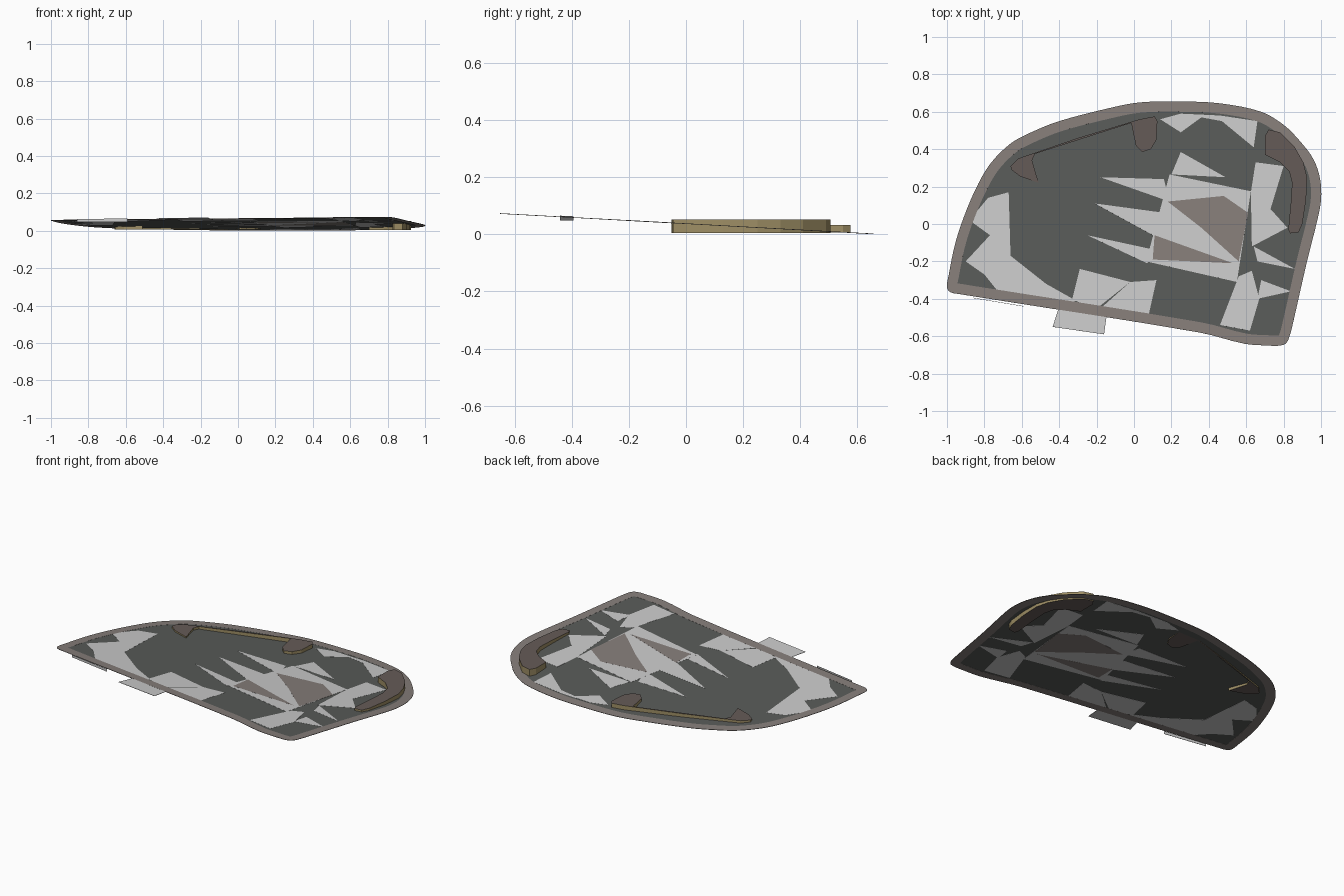
import bpy, bmesh
from mathutils import Vector

if "Cube" in bpy.data.objects:
    bpy.data.objects.remove(bpy.data.objects["Cube"])


def mat(name, c):
    m = bpy.data.materials.new(name)
    m.diffuse_color = (*c, 1)
    m.use_nodes = True
    m.node_tree.nodes["Principled BSDF"].inputs["Base Color"].default_value = m.diffuse_color
    return m


DARK = mat("dark_glass", (0.10, 0.105, 0.10))
RIM = mat("rim_brown", (0.24, 0.21, 0.195))
BROWN = mat("bracket_brown", (0.13, 0.105, 0.095))
GOLD = mat("bracket_side", (0.34, 0.27, 0.13))


def plane_z(y):
    return 0.0372 - 0.0545 * y


def smooth(pts, n=4):
    # closed curve through the points, tangents scaled to each segment
    P = [Vector(p) for p in pts]
    N, out = len(P), []
    T = [(P[(i + 1) % N] - P[i - 1]).normalized() for i in range(N)]
    for i in range(N):
        a, b = P[i], P[(i + 1) % N]
        L = (b - a).length
        for k in range(n):
            t = k / n
            out.append(a * (2*t**3 - 3*t*t + 1) + T[i] * L * (t**3 - 2*t*t + t)
                       + b * (3*t*t - 2*t**3) + T[(i + 1) % N] * L * (t**3 - t*t))
    return out


def inset(P, d):
    # clockwise outline: the inside is on the right of travel
    out = []
    for i in range(len(P)):
        t = (P[(i + 1) % len(P)] - P[i - 1]).normalized()
        out.append(P[i] + Vector((t.y, -t.x)) * d)
    return out


def make(name, verts, faces, material=None, thick=0.0):
    me = bpy.data.meshes.new(name)
    me.from_pydata(verts, [], faces)
    bm = bmesh.new()
    bm.from_mesh(me)
    bmesh.ops.recalc_face_normals(bm, faces=bm.faces)
    bm.to_mesh(me)
    bm.free()
    ob = bpy.data.objects.new(name, me)
    bpy.context.collection.objects.link(ob)
    if material:
        me.materials.append(material)
    if thick:
        s = ob.modifiers.new("thickness", "SOLIDIFY")
        s.thickness, s.offset = thick, 0
    return ob


def sheet(name, pts, material=None, thick=0.002):
    v = [(p[0], p[1], plane_z(p[1])) for p in pts]
    return make(name, v, [tuple(range(len(v)))], material, thick)


def bracket(name, pts, bottom, top):
    n = len(pts)
    v = [(p[0], p[1], bottom) for p in pts] + [(p[0], p[1], top) for p in pts]
    f = [tuple(range(n, 2 * n)), tuple(range(n - 1, -1, -1))]
    f += [(i, (i + 1) % n, n + (i + 1) % n, n + i) for i in range(n)]
    ob = make(name, v, f, BROWN)
    ob.data.materials.append(GOLD)
    for p in ob.data.polygons:
        p.material_index = int(abs(p.normal.z) < 0.5)


# Outer outline, clockwise from the lower left corner
outline = smooth([
    (-1, -.34), (-.99, -.27), (-.96, -.12), (-.92, .01), (-.85, .18), (-.77, .32),
    (-.66, .43), (-.55, .49), (-.40, .55), (-.13, .62), (.03, .65), (.25, .655),
    (.46, .645), (.68, .60), (.80, .53), (.89, .44), (.96, .345), (.995, .24),
    (1, .13), (.98, .02), (.925, -.2), (.85, -.53), (.835, -.59), (.815, -.635),
    (.78, -.65), (.72, -.65), (.59, -.64), (.35, -.58), (-.85, -.388), (-.93, -.375),
    (-.98, -.365)])

# Main dark plate and the border band
sheet("plate", outline, DARK, 0.001)
inner = inset(outline[::1], 0.055)
n = len(outline)
make("border", [(p.x, p.y, plane_z(p.y)) for p in outline + inner],
     [(i, (i + 1) % n, n + (i + 1) % n, n + i) for i in range(n)], RIM, 0.0022)

# Pale facets of the backing layer showing through the plate
facets = [
    [(-.78, .14), (-.67, .17), (-.66, -.17), (-.47, -.32), (-.31, -.41), (-.36, -.43),
     (-.72, -.37), (-.80, -.27), (-.90, -.20), (-.77, -.06), (-.88, .02)],
    [(-.29, -.24), (-.02, -.31), (-.21, -.46), (-.33, -.40)],
    [(-.02, -.31), (.12, -.30), (.08, -.48), (-.20, -.47)],
    [(-.18, .25), (.16, .24), (.19, .12)],
    [(-.21, .11), (.16, .06), (.12, -.07)],
    [(-.25, -.06), (.12, -.14), (.07, -.21)],
    [(.25, .385), (.49, .25), (.20, .265)],
    [(.14, .56), (.25, .49), (.36, .57), (.47, .55), (.64, .41), (.66, .55), (.46, .58), (.25, .59)],
    [(.65, .33), (.80, .31), (.73, .08), (.82, -.02), (.63, -.12), (.625, .17)],
    [(.56, -.28), (.46, -.54), (.62, -.57), (.67, -.40), (.63, -.25)],
    [(.64, -.12), (.86, -.24), (.66, -.20)],
    [(.68, -.30), (.84, -.36), (.66, -.40)],
]
for i, pts in enumerate(facets):
    sheet(f"pale_facet_{i + 1}", pts)

# Square heater pad with two brown bands
sheet("pad", [(.19, .265), (.625, .175), (.55, -.31), (.065, -.20)], None, 0.0024)
sheet("pad_band_upper", [(.18, .12), (.48, .15), (.61, .06), (.56, -.20), (.36, -.02)], RIM, 0.0028)
sheet("pad_band_lower", [(.11, -.06), (.53, -.21), (.10, -.19)], RIM, 0.0028)

# Tabs along the front edge: one in plane, one hanging upright
sheet("front_tab", [(-.40, -.44), (-.145, -.48), (-.16, -.59), (-.435, -.55)], None, 0.0018)
make("side_tab", [(-.86, -.395, .048), (-.59, -.44, .048), (-.59, -.44, .065),
                  (-.86, -.395, .063)], [(0, 1, 2, 3)], None, 0.002)

# Raised brackets
bracket("left_bracket", [
    (-.66, .31), (-.62, .35), (-.30, .46), (.03, .56), (.11, .575), (.125, .55), (.12, .45),
    (.09, .40), (.045, .385), (.01, .42), (-.015, .54), (-.28, .455), (-.53, .375),
    (-.545, .34), (-.51, .22), (-.61, .255), (-.655, .29)], 0.007, 0.033)
bracket("right_bracket", [
    (.70, .47), (.72, .505), (.78, .49), (.86, .41), (.905, .33), (.925, .25), (.92, .13),
    (.90, 0), (.88, -.045), (.835, -.05), (.825, -.03), (.84, .13), (.845, .22), (.83, .28),
    (.78, .33), (.70, .37)], 0.005, 0.052)
